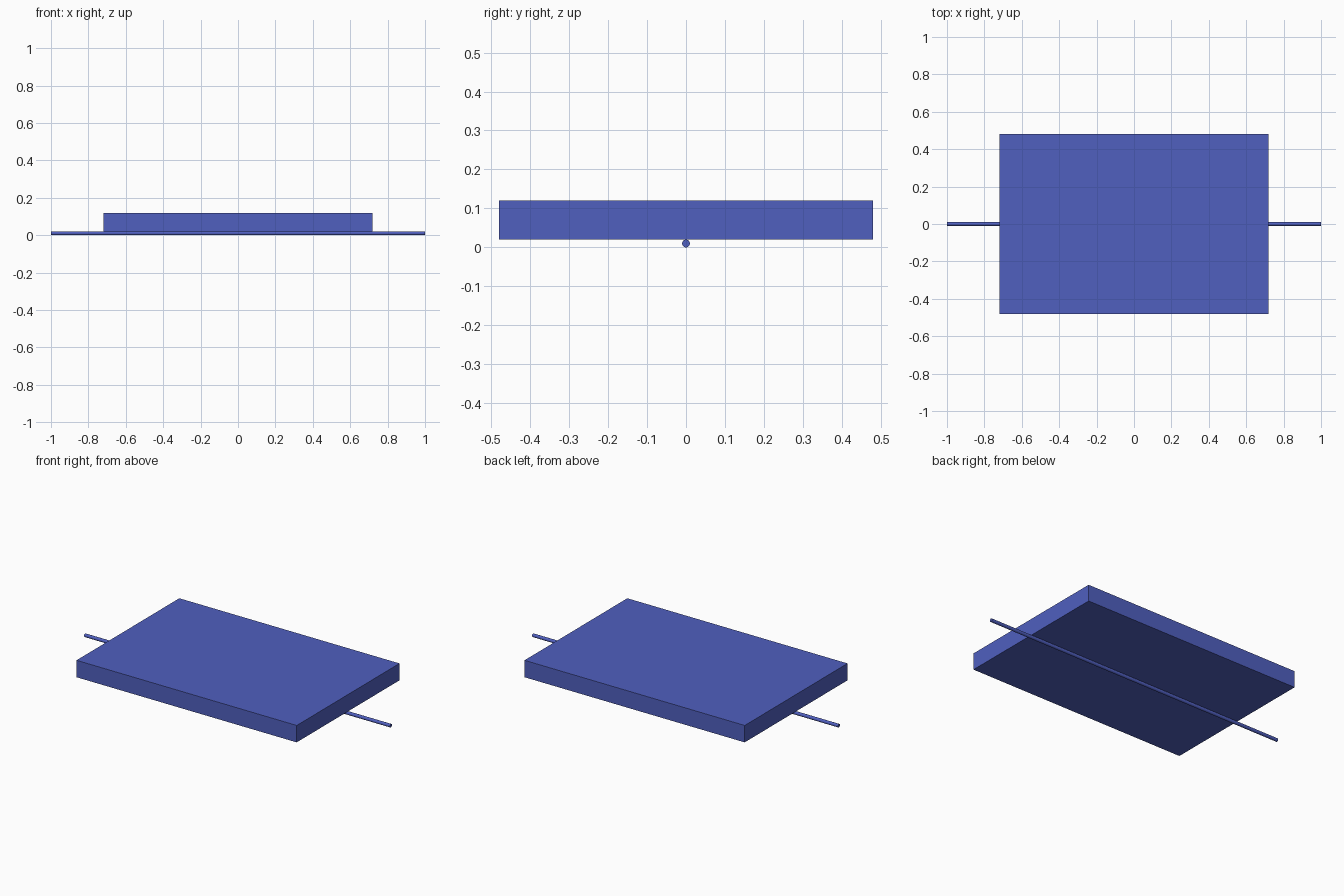
import bpy
import math

if "Cube" in bpy.data.objects:
    bpy.data.objects.remove(bpy.data.objects["Cube"])

blue = bpy.data.materials.new("blue")
blue.diffuse_color = (0.08, 0.115, 0.52, 1)
blue.use_nodes = True
blue.node_tree.nodes["Principled BSDF"].inputs["Base Color"].default_value = blue.diffuse_color

# Flat rectangular slab resting on the rod
bpy.ops.mesh.primitive_cube_add(size=1, location=(0, 0, 0.07))
slab = bpy.context.object
slab.name = "slab"
slab.scale = (1.44, 0.96, 0.10)
bpy.ops.object.transform_apply(location=False, rotation=False, scale=True)
slab.data.materials.append(blue)

# Thin round rod running lengthwise under the slab
bpy.ops.mesh.primitive_cylinder_add(vertices=24, radius=0.01, depth=2,
                                    location=(0, 0, 0.01),
                                    rotation=(0, math.pi / 2, 0))
rod = bpy.context.object
rod.name = "rod"
bpy.ops.object.shade_smooth_by_angle()
rod.data.materials.append(blue)
